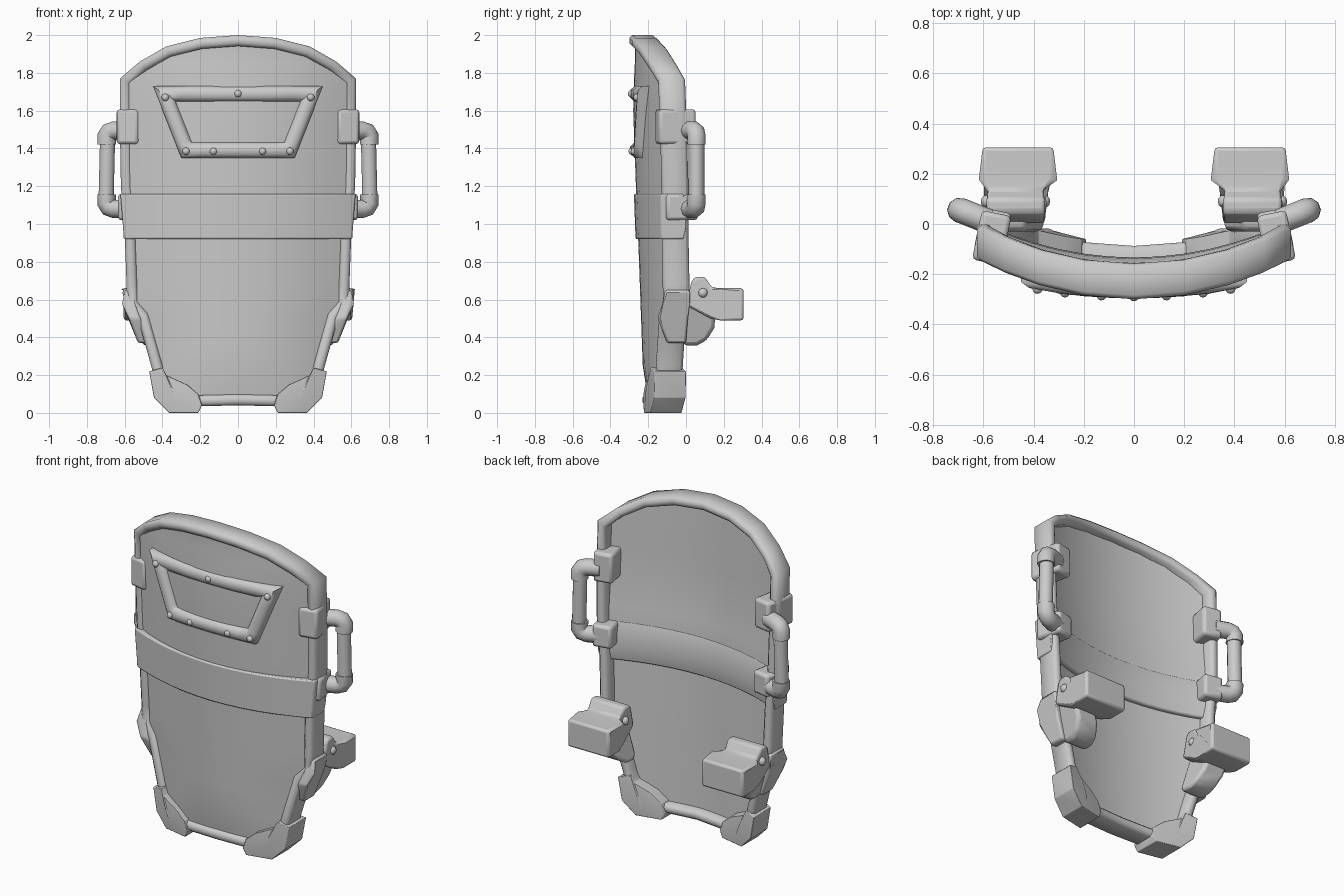
import bpy, bmesh, math
from mathutils import Vector

if "Cube" in bpy.data.objects:
    bpy.data.objects.remove(bpy.data.objects["Cube"])

# right half of the shield outline (x, z), bottom centre to top centre
HALF = [(0, .04), (.2, .035), (.34, .03), (.42, .09), (.46, .25), (.53, .5), (.59, .57), (.59, .68),
        (.6, .95), (.62, 1.2), (.625, 1.5), (.625, 1.77), (.52, 1.86), (.38, 1.94), (.2, 1.985), (0, 2)]


def front_y(x, z):
    return -.228 - .036 * z + .37 * x * x


def half_width(z):
    for (x0, z0), (x1, z1) in zip(HALF[2:], HALF[3:]):
        if z0 <= z <= z1:
            return x0 + (x1 - x0) * (z - z0) / (z1 - z0)
    return HALF[2][0]


def finish(name, bm, bevel=0, angle=45, segments=2):
    bmesh.ops.recalc_face_normals(bm, faces=bm.faces)
    me = bpy.data.meshes.new(name)
    bm.to_mesh(me)
    bm.free()
    ob = bpy.data.objects.new(name, me)
    bpy.context.collection.objects.link(ob)
    if bevel:
        m = ob.modifiers.new("bevel", 'BEVEL')
        m.width, m.segments, m.limit_method, m.angle_limit = bevel, segments, 'ANGLE', math.radians(30)
    bpy.ops.object.select_all(action='DESELECT')
    ob.select_set(True)
    bpy.context.view_layer.objects.active = ob
    bpy.ops.object.shade_smooth_by_angle(angle=math.radians(angle))
    return ob


def sweep(name, loop, section, yfun):
    """Closed mitred band along an xz loop; section is (inward offset, y offset)."""
    bm = bmesh.new()
    n, rings = len(loop), []
    for i in range(n):
        p, a, b = Vector(loop[i]), Vector(loop[i - 1]), Vector(loop[(i + 1) % n])
        d0, d1 = (p - a).normalized(), (b - p).normalized()
        n0, n1 = Vector((-d0.y, d0.x)), Vector((-d1.y, d1.x))
        m = (n0 + n1).normalized()
        m /= max(m.dot(n0), .5)
        y = yfun(p.x, p.y)
        rings.append([bm.verts.new((p.x + m.x * u, y + v, p.y + m.y * u)) for u, v in section])
    k = len(section)
    for i in range(n):
        for j in range(k):
            r, q = rings[i], rings[(i + 1) % n]
            bm.faces.new((r[j], r[(j + 1) % k], q[(j + 1) % k], q[j]))
    return finish(name, bm, angle=60)


def sheet(name, zs, inset, front, back, bevel=0):
    """Curved slab inside the outline; front and back give y offsets from (t, z), t in -1..1."""
    bm = bmesh.new()
    N = 12
    layers = []
    for off in (front, back):
        g = []
        for z in zs:
            w = half_width(z) - inset
            ts = [2 * i / N - 1 for i in range(N + 1)]
            g.append([bm.verts.new((w * t, front_y(w * t, z) + off(t, z), z)) for t in ts])
        layers.append(g)
        for r, q in zip(g, g[1:]):
            for i in range(N):
                bm.faces.new((r[i], r[i + 1], q[i + 1], q[i]))
    edge = lambda g: g[0] + [r[-1] for r in g[1:]] + g[-1][-2::-1] + [r[0] for r in g[-2:0:-1]]
    f, b = edge(layers[0]), edge(layers[1])
    for i in range(len(f)):
        j = (i + 1) % len(f)
        bm.faces.new((f[i], f[j], b[j], b[i]))
    return finish(name, bm, bevel)


def prism(name, profile, lo, hi, bevel=.015, shift=lambda y, z: 0):
    """Profile in yz extruded along x; lo and hi give the x of each side."""
    bm = bmesh.new()
    a = [bm.verts.new((lo + shift(y, z), y, z)) for y, z in profile]
    b = [bm.verts.new((hi + shift(y, z), y, z)) for y, z in profile]
    bm.faces.new(a)
    bm.faces.new(b)
    for i in range(len(a)):
        j = (i + 1) % len(a)
        bm.faces.new((a[i], a[j], b[j], b[i]))
    return finish(name, bm, bevel)


def box(name, c, size, rot=0, bevel=.018):
    bm = bmesh.new()
    bmesh.ops.create_cube(bm, size=1)
    bmesh.ops.scale(bm, vec=size, verts=bm.verts)
    ob = finish(name, bm, bevel)
    ob.location, ob.rotation_euler = c, (0, 0, rot)


def ball(name, c, r):
    bm = bmesh.new()
    bmesh.ops.create_uvsphere(bm, u_segments=12, v_segments=8, radius=r)
    finish(name, bm).location = c


def tube(name, pts, r):
    cu = bpy.data.curves.new(name, 'CURVE')
    cu.dimensions, cu.bevel_depth, cu.bevel_resolution, cu.use_fill_caps = '3D', r, 3, True
    sp = cu.splines.new('POLY')
    sp.points.add(len(pts) - 1)
    for p, co in zip(sp.points, pts):
        p.co = (*co, 1)
    ob = bpy.data.objects.new(name, cu)
    bpy.context.collection.objects.link(ob)
    bpy.ops.object.select_all(action='DESELECT')
    ob.select_set(True)
    bpy.context.view_layer.objects.active = ob
    bpy.ops.object.convert(target='MESH')
    bpy.ops.object.shade_smooth_by_angle(angle=math.radians(50))


# rounded rim around the whole shield
loop = HALF + [(-x, z) for x, z in HALF[-2:0:-1]]
sweep("rim", loop, [(.016, 0), (.042, 0), (.058, .016), (.058, .125), (.042, .142), (.016, .142),
                    (0, .125), (0, .016)], front_y)

# upper and lower panels, sunk towards their edges, with the belt between them
sheet("upper_panel", [1.05, 1.16, 1.25, 1.4, 1.6, 1.76, 1.85, 1.91, 1.95, 1.97], .03,
      lambda t, z: .006 + .022 * max(t * t, min(1, max(0, (z - 1.65) / .25))),
      lambda t, z: .095 + .02 * max(0, min(1, (1.4 - z) / .24)))
sheet("lower_panel", [.07, .12, .25, .4, .5, .57, .68, .82, 1.0], .03,
      lambda t, z: .008 + .03 * max(t * t, 1 - min(1, z / .25)), lambda t, z: .09)
sheet("belt", [.92, .98, 1.1, 1.16], -.006, lambda t, z: -.006,
      lambda t, z: .13 if .95 < z < 1.12 else .115, .008)


# window frame with rivets
def frame_y(x, z):
    return -.296 + .2 * x * x


corners = [(-.3, 1.35), (.3, 1.35), (.45, 1.73), (-.45, 1.73)]
floop = []
for (x0, z0), (x1, z1) in zip(corners, corners[1:] + corners[:1]):
    floop += [(x0 + (x1 - x0) * t / 6, z0 + (z1 - z0) * t / 6) for t in range(6)]
sweep("window_frame", floop, [(0, .07), (0, .024), (.02, .002), (.06, 0), (.08, .02), (.086, .07)], frame_y)
for x, z in [(0, 1.69), (.385, 1.67), (-.385, 1.67), (.275, 1.385), (-.275, 1.385), (.13, 1.385), (-.13, 1.385)]:
    ball("rivet", (x, frame_y(x, z) + .008, z), .02)

# bottom corner guard outline (x, z)
GUARD = [(.40, .24), (.47, .22), (.445, .08), (.365, .0), (.21, .0), (.19, .04), (.21, .1), (.27, .15), (.38, .2)]

for s, side in ((1, "right"), (-1, "left")):
    # corner guard with raised centre on both faces
    bm = bmesh.new()
    f = [bm.verts.new((s * x, front_y(x, z) - .01, z)) for x, z in GUARD]
    b = [bm.verts.new((s * x, front_y(x, z) + .155, z)) for x, z in GUARD]
    tips = [bm.verts.new((s * .34, y, .1)) for y in (-.218, -.015)]
    for i in range(len(GUARD)):
        j = (i + 1) % len(GUARD)
        bm.faces.new((f[i], f[j], b[j], b[i]))
        bm.faces.new((f[i], f[j], tips[0]))
        bm.faces.new((b[i], b[j], tips[1]))
    finish(side + "_corner_guard", bm, .008)

    # brackets clamping the handle to the rim
    box(side + "_upper_bracket", (s * .567, -.055, 1.515), (.12, .2, .185), s * .2)
    box(side + "_lower_bracket", (s * .563, -.03, 1.09), (.12, .17, .14), s * .2)

    # tubular carry handle with thicker elbows
    X, Y = s * .695, .055
    tube(side + "_handle_grip", [(s * .69, Y, 1.48), (X + s * .004, Y, 1.1)], .042)
    for z, d in ((1.495, -1), (1.08, 1)):
        tube(side + "_handle_elbow", [(s * .58, .01, z), (s * .655, .04, z), (s * .682, .051, z + d * .008),
                                      (X, Y, z + d * .03), (X, Y, z + d * .075)], .05)

    # clamp round the rim, following its slanted edge
    slant = lambda y, z: s * min(0, (z - .57) * .36)
    prism(side + "_rim_clamp", [(-.15, .5), (-.125, .58), (-.11, .65), (.02, .65), (.02, .58),
                                (.01, .5), (.0, .37), (-.1, .37)], s * .54, s * .602, .012, slant)
    # arm rest block with its raised shoulder, carried on a curved bracket
    prism(side + "_arm_bracket", [(-.03, .38), (.0, .355), (.06, .358), (.11, .385), (.15, .45), (.16, .58),
                                  (.01, .62), (-.03, .6)], s * .43, s * .58, .025, slant)
    rest = prism(side + "_arm_rest", [(.0, .57), (.03, .7), (.05, .72), (.10, .72), (.135, .665), (.18, .66),
                                      (.305, .66), (.305, .49), (.18, .49), (.13, .5)], s * .32, s * .605, .016)
    for v in rest.data.vertices:
        if v.co.y < .17:
            v.co.x = s * (.472 + (abs(v.co.x) - .463) * .82)
    for x in (.36, .585):
        ball(side + "_arm_bolt", (s * x, .09, .635), .026)
